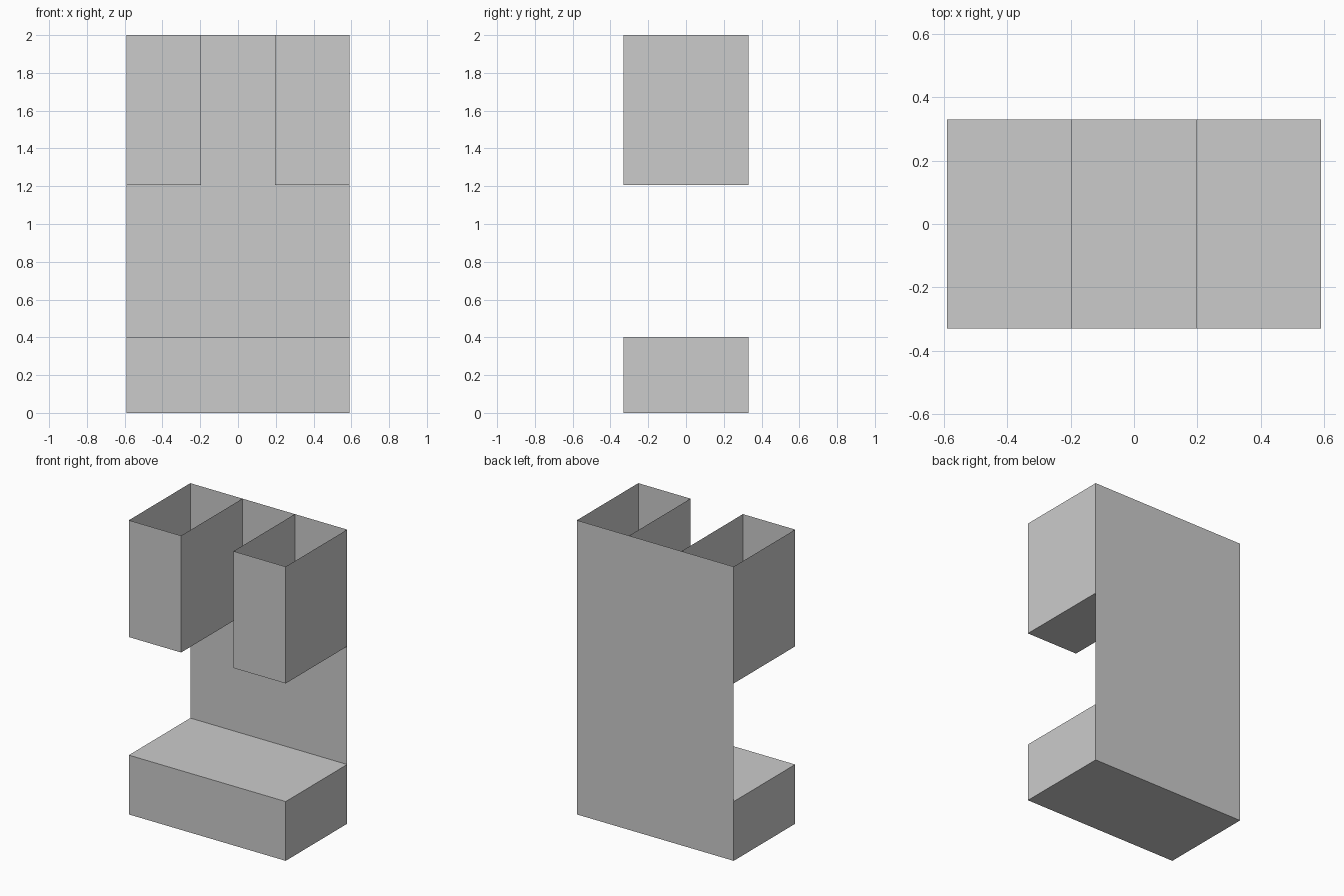
import bpy
import bmesh

if "Cube" in bpy.data.objects:
    bpy.data.objects.remove(bpy.data.objects["Cube"])

HALF_W, HALF_D, HEIGHT = 0.59, 0.33, 2.0


def box(name, x0, x1, z0, z1, open_sides):
    """Thin-walled box over the full depth, without the faces whose normals are listed."""
    bm = bmesh.new()
    bmesh.ops.create_cube(bm, size=1)
    bm.normal_update()
    gone = [f for f in bm.faces
            if tuple(round(c) for c in f.normal) in open_sides]
    bmesh.ops.delete(bm, geom=gone, context='FACES')
    for v in bm.verts:
        v.co = (x0 + (v.co.x + 0.5) * (x1 - x0),
                v.co.y * 2 * HALF_D,
                z0 + (v.co.z + 0.5) * (z1 - z0))
    mesh = bpy.data.meshes.new(name)
    bm.to_mesh(mesh)
    bm.free()
    obj = bpy.data.objects.new(name, mesh)
    bpy.context.collection.objects.link(obj)
    return obj


BACK, TOP = (0, 1, 0), (0, 0, 1)
FRONT, BOTTOM, LEFT, RIGHT = (0, -1, 0), (0, 0, -1), (-1, 0, 0), (1, 0, 0)

# Back panel: a single sheet at the rear, full height
box("back_panel", -HALF_W, HALF_W, 0, HEIGHT, {FRONT, TOP, BOTTOM, LEFT, RIGHT})

# Closed base block, its rear covered by the panel
box("base", -HALF_W, HALF_W, 0, 0.403, {BACK})

# Upper bin, open at the top, mirrored to the other side
bin_obj = box("upper_bins", 0.197, HALF_W, 1.206, HEIGHT, {BACK, TOP})
mirror = bin_obj.modifiers.new("Mirror", 'MIRROR')
mirror.use_axis = (True, False, False)
mirror.use_mirror_merge = False
